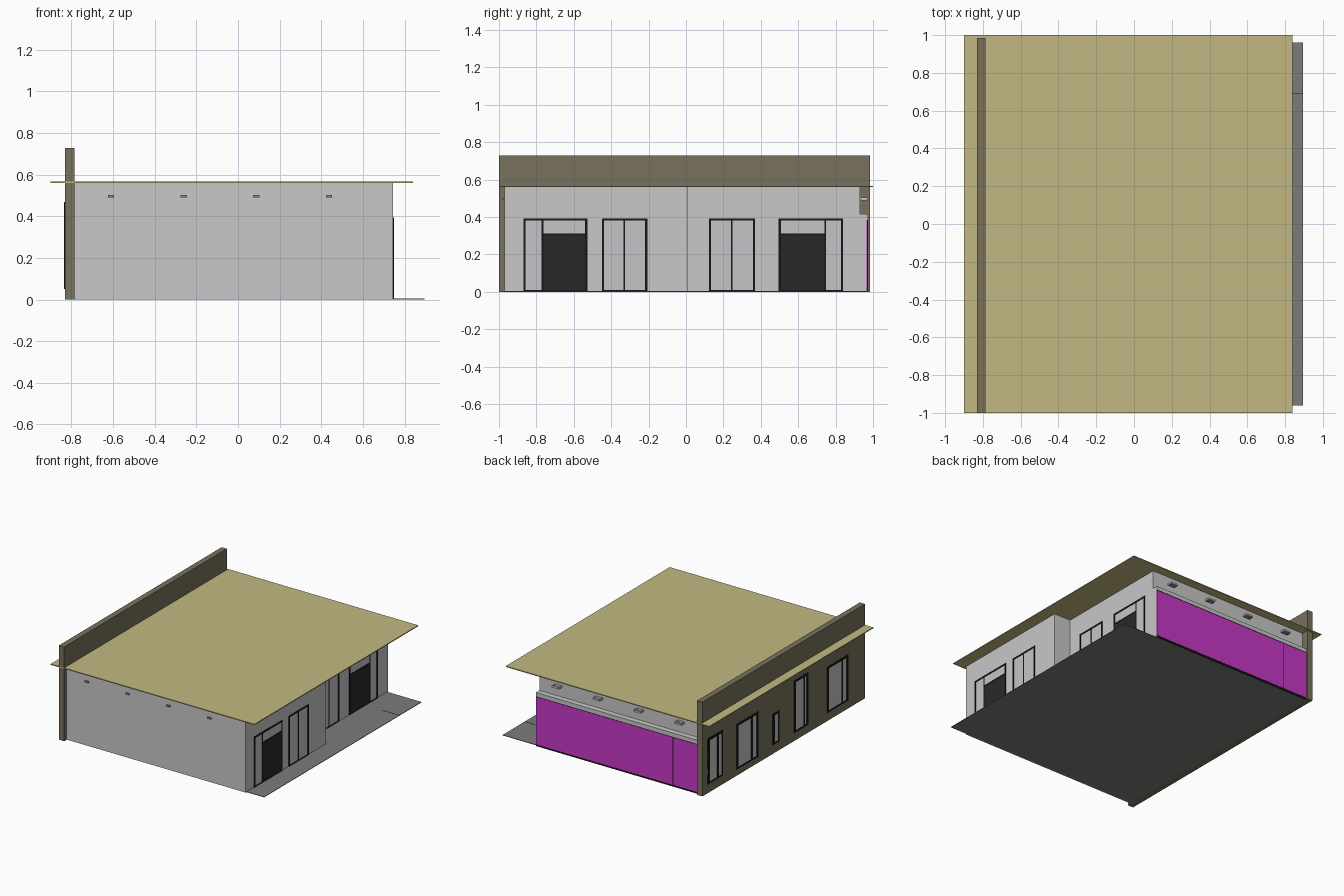
import bpy, bmesh

if "Cube" in bpy.data.objects:
    bpy.data.objects.remove(bpy.data.objects["Cube"])

def mat(name, r, g, b):
    m = bpy.data.materials.new(name)
    m.diffuse_color = (r, g, b, 1)
    m.use_nodes = True
    m.node_tree.nodes["Principled BSDF"].inputs["Base Color"].default_value = m.diffuse_color
    return m

WALL = mat("light_gray_wall", .58, .58, .58)
ROOF = mat("tan_roof", .54, .485, .225)
BROWN = mat("brown_cladding", .19, .165, .11)
MAGENTA = mat("magenta_panel", .58, .04, .58)
SLAB = mat("gray_paving", .2, .2, .19)
FRAME = mat("black_frame", .008, .008, .009)
DOOR = mat("charcoal_door", .022, .022, .022)
GLASS = mat("pale_glass", .56, .56, .57)
LAMP = mat("lamp_gray", .25, .25, .25)

def boxes(name, material, spans):
    """One object made of axis-aligned boxes (x0,x1,y0,y1,z0,z1)."""
    bm = bmesh.new()
    for x0, x1, y0, y1, z0, z1 in spans:
        vs = bmesh.ops.create_cube(bm, size=1)["verts"]
        for v in vs:
            v.co = (x1 if v.co.x > 0 else x0,
                    y1 if v.co.y > 0 else y0,
                    z1 if v.co.z > 0 else z0)
    me = bpy.data.meshes.new(name)
    bm.to_mesh(me)
    bm.free()
    me.materials.append(material)
    ob = bpy.data.objects.new(name, me)
    bpy.context.collection.objects.link(ob)
    return ob

XF, XR, XB = .745, .602, -.785     # front-part wall, recessed wall, cladding inner face

# Paving, walls, roof, tall cladding wall
boxes("paving_slab", SLAB, [(-.80, .895, -.96, .96, 0, .004)])
boxes("paving_joint", FRAME, [(.75, .895, .688, .691, .003, .005)])
boxes("front_block", WALL, [(XB, XF, -.97, .01, .001, .56)])
boxes("rear_block", WALL, [(XB, XR, .01, .93, .001, .56)])
boxes("rear_lower_wall", WALL, [(XB, XR, .93, .966, .001, .415)])
boxes("roof", ROOF, [(-.90, .84, -1, 1, .559, .566)])
boxes("cladding_wall", BROWN, [(-.83, XB, -1, .985, 0, .728)])

# Magenta rear panel, with plinth and door joint
boxes("magenta_panel", MAGENTA, [(XB, XR, .966, .971, .014, .38)])
boxes("rear_plinth", FRAME, [(XB, XR, .963, .97, 0, .014)])
boxes("rear_ledge", WALL, [(XB, XR, .93, .972, .385, .415)])
boxes("rear_joints", FRAME, [(-.573, -.567, .968, .9725, .01, .38),
                             (XB, XR, .966, .9695, .38, .385)])

def window(name, x, side, y0, y1, z0, z1, mullion=None, door=None, t=.012):
    """Framed opening on a wall at x, facing +x (side=1) or -x (side=-1)."""
    def sp(d0, d1, *r):
        return tuple(sorted((x + side * d0, x + side * d1))) + r
    bars = [sp(-.002, .005, y0, y0 + t, z0, z1), sp(-.002, .005, y1 - t, y1, z0, z1),
            sp(-.002, .005, y0, y1, z1 - t, z1), sp(-.002, .005, y0, y1, z0, z0 + t * .6)]
    if mullion is not None:
        bars.append(sp(-.002, .005, mullion - t * .4, mullion + t * .4, z0, z1))
    if door:
        bars.append(sp(-.002, .005, door[0], door[1], .303, .313))
        boxes(name + "_door", DOOR, [sp(-.002, .004, door[0], door[1], z0 + .005, .305)])
    boxes(name + "_frame", FRAME, bars)
    boxes(name + "_glass", GLASS, [sp(-.002, .002, y0, y1, z0, z1)])

# Entrance side
window("entrance_a", XF, 1, -.87, -.527, .003, .393, -.768, (-.765, -.535))
window("entrance_window_a", XF, 1, -.45, -.207, .003, .393, -.33)
window("entrance_window_b", XR, 1, .122, .37, .003, .393, .245)
window("entrance_b", XR, 1, .495, .84, .003, .393, .745, (.505, .742))

# Cladding side
for i, (y0, y1, z0, z1, m) in enumerate([
        (.74, .92, .07, .42, .80), (.31, .57, .05, .40, .385), (.05, .127, .07, .31, None),
        (-.30, -.13, .065, .468, -.25), (-.79, -.535, .065, .42, -.715)]):
    window(f"side_window_{i}", -.83, -1, y0, y1, z0, z1, m, t=.018)

# Lamps under the eaves, front and rear
rear, heads, front = [], [], []
for i in range(4):
    x = -.61 + .349 * i
    rear.append((x - .03, x + .03, .93, .972, .49, .503))
    for s in (-.016, .016):
        heads.append((x + s - .01, x + s + .01, .94, .965, .486, .505))
    front.append((x - .015, x + .015, -.98, -.97, .49, .502))
boxes("rear_lamps", WALL, rear)
boxes("rear_lamp_heads", LAMP, heads)
boxes("front_lamps", LAMP, front)
